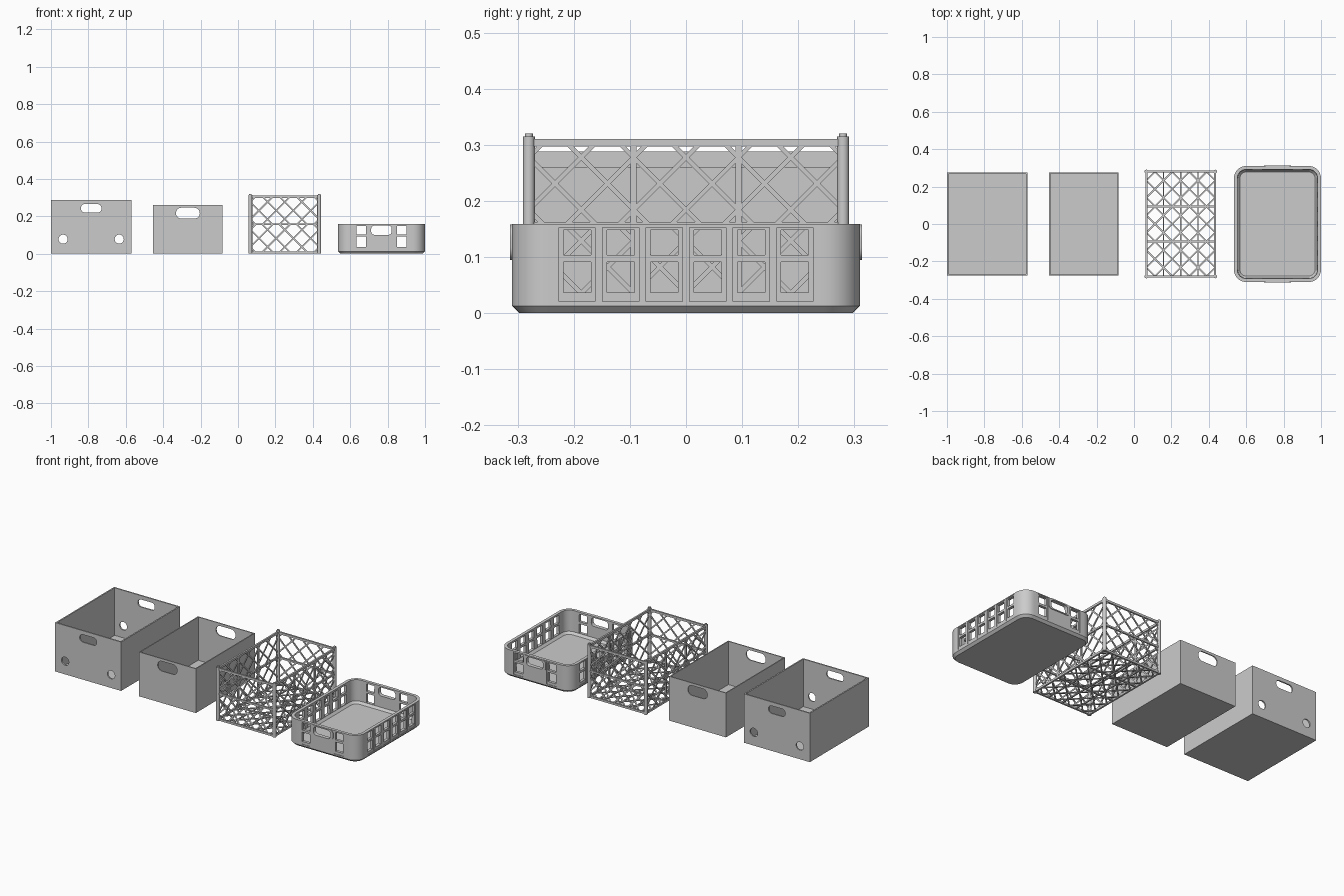
import bpy, bmesh
from math import pi, cos, sin, radians
from mathutils import Matrix, Vector

cube = bpy.data.objects.get("Cube")
if cube:
    bpy.data.objects.remove(cube, do_unlink=True)

GREY = (0.6, 0.6, 0.6, 1)
plastic = bpy.data.materials.new("light_grey_plastic")
plastic.use_nodes = True
plastic.diffuse_color = GREY
plastic.node_tree.nodes["Principled BSDF"].inputs["Base Color"].default_value = GREY


def make(name, bm):
    """Turn a bmesh into a finished object."""
    bmesh.ops.recalc_face_normals(bm, faces=bm.faces)
    mesh = bpy.data.meshes.new(name)
    bm.to_mesh(mesh)
    bm.free()
    mesh.materials.append(plastic)
    obj = bpy.data.objects.new(name, mesh)
    bpy.context.collection.objects.link(obj)
    return obj


def select(obj):
    bpy.ops.object.select_all(action="DESELECT")
    obj.select_set(True)
    bpy.context.view_layer.objects.active = obj


def smooth(obj):
    select(obj)
    bpy.ops.object.shade_smooth_by_angle(angle=radians(30))


def cut(obj, bm):
    """Subtract every solid in bm from the object."""
    cutter = make("cutter", bm)
    cutter.hide_render = True
    select(obj)
    mod = obj.modifiers.new("cut", "BOOLEAN")
    mod.operation, mod.solver, mod.object = "DIFFERENCE", "EXACT", cutter
    bpy.ops.object.modifier_apply(modifier=mod.name)
    bpy.data.objects.remove(cutter, do_unlink=True)


def place(axis, u, v, d):
    """Point (u, v) on the plane at distance d along the axis."""
    return Vector({"x": (d, u, v), "y": (u, d, v), "z": (u, v, d)}[axis])


def rounded(cu, cv, w, h, r, n=6):
    """Outline of a rounded rectangle."""
    pts = []
    for q, (su, sv) in enumerate([(1, 1), (-1, 1), (-1, -1), (1, -1)]):
        for i in range(n + 1):
            a = (q + i / n) * pi / 2
            pts.append((cu + su * (w / 2 - r) + r * cos(a),
                        cv + sv * (h / 2 - r) + r * sin(a)))
    return pts


def skin(bm, loops):
    """Closed solid through a stack of matching loops."""
    rings = [[bm.verts.new(p) for p in loop] for loop in loops]
    for a, b in zip(rings, rings[1:]):
        for i in range(len(a)):
            j = (i + 1) % len(a)
            bm.faces.new((a[i], a[j], b[j], b[i]))
    bm.faces.new(rings[0][::-1])
    bm.faces.new(rings[-1])


def prism(bm, axis, pts, d0, d1):
    skin(bm, [[place(axis, u, v, d) for u, v in pts] for d in (d0, d1)])


def box(bm, size, centre):
    m = Matrix.Translation(centre) @ Matrix.Diagonal((*size, 1))
    bmesh.ops.create_cube(bm, size=1, matrix=m)


# Plain storage boxes with hand slots through front and back
def storage_box(name, cx, w, depth, h, wall, slot, holes=()):
    bm = bmesh.new()
    box(bm, (w, depth, h), (cx, 0, h / 2))
    obj = make(name, bm)
    bm = bmesh.new()
    box(bm, (w - 2 * wall, depth - 2 * wall, h), (cx, 0, h / 2 + wall))
    cut(obj, bm)
    bm = bmesh.new()
    prism(bm, "y", rounded(cx, *slot), -1, 1)
    for hx, hz, r in holes:
        prism(bm, "y", rounded(cx + hx, hz, 2.02 * r, 2.02 * r, r), -1, 1)
    cut(obj, bm)
    smooth(obj)


storage_box("large_box", -0.785, 0.43, 0.55, 0.288, 0.008,
            (0.243, 0.11, 0.045, 0.021), [(-0.15, 0.078, 0.024), (0.15, 0.078, 0.024)])
storage_box("small_box", -0.268, 0.371, 0.55, 0.261, 0.006,
            (0.217, 0.127, 0.058, 0.028))

# Lattice crate
CX, HX, HY = 0.25, 0.184, 0.28
TOP, MID, LOW = 0.304, 0.158, 0.007


def bar(bm, axis, p, q, d, width, thick):
    """Flat bar between two points of a panel."""
    a, b = place(axis, *p, d), place(axis, *q, d)
    along, normal = (b - a).normalized(), place(axis, 0, 0, 1)
    rot = Matrix((along, normal.cross(along), normal)).transposed().to_4x4()
    size = Matrix.Diagonal(((b - a).length, width, thick, 1))
    shift = Matrix.Translation((a + b) / 2 + Vector((CX, 0, 0)))
    bmesh.ops.create_cube(bm, size=1, matrix=shift @ rot @ size)


def lattice(bm, axis, d, half, v0, v1, count):
    """Crossed diagonal strips filling one row of a panel."""
    step, vc, reach = 2 * half / count, (v0 + v1) / 2, (v1 - v0) / 2
    for k in range(-2, count + 2):
        node = -half + (k + 0.5) * step
        lo, hi = max(-half, node - reach), min(half, node + reach)
        if hi - lo < 0.01:
            continue
        for s in (1, -1):
            bar(bm, axis, (lo, vc + s * (lo - node)), (hi, vc + s * (hi - node)),
                d, 0.008, 0.005)


lat, rails = bmesh.new(), bmesh.new()
for axis, half, dist, count in (("x", HY, HX, 6), ("y", HX, HY, 4)):
    for s in (-1, 1):
        for v0, v1 in ((LOW, MID), (MID, TOP)):
            lattice(lat, axis, s * dist, half, v0, v1, count)
        for v, w in ((TOP, 0.013), (MID, 0.01), (LOW, 0.012)):
            bar(rails, axis, (-half, v), (half, v), s * dist, w, 0.01)
for s in (-1, 1):
    for y in (-HY / 3, HY / 3):
        bar(rails, "x", (y, LOW), (y, TOP), s * HX, 0.011, 0.008)
third = 2 * HY / 3
for i in range(3):
    lattice(lat, "z", LOW, HX, -HY + i * third, -HY + (i + 1) * third, 4)
for y in (-HY / 3, HY / 3):
    bar(rails, "z", (-HX, y), (HX, y), LOW, 0.01, 0.008)
for x in (-HX / 2, 0, HX / 2):
    bar(rails, "z", (x, -HY), (x, HY), LOW, 0.007, 0.007)
make("crate_lattice", lat)
make("crate_rails", rails)

posts = bmesh.new()
for sx in (-1, 1):
    for sy in (-1, 1):
        for r, z0, z1 in ((0.0105, 0, 0.315), (0.007, 0.315, 0.32)):
            bmesh.ops.create_cone(
                posts, cap_ends=True, segments=16, radius1=r, radius2=r, depth=z1 - z0,
                matrix=Matrix.Translation((CX + sx * HX, sy * HY, (z0 + z1) / 2)))
smooth(make("crate_posts", posts))

# Low tray: rounded shell following an inset/height profile
TX, TW, TD, TH = 0.767, 0.465, 0.62, 0.159
profile = [(0.013, 0), (0, 0.013), (0, TH), (0.018, TH), (0.02, 0.035), (0.032, 0.022)]
bm = bmesh.new()
skin(bm, [[(x, y, z) for x, y in
           rounded(TX, 0, TW - 2 * i, TD - 2 * i, 0.065 - i, 8)] for i, z in profile])
tray = make("tray_body", bm)

long_cols = [(k - 2.5) * 0.0777 for k in range(6)]
end_cols = [TX - 0.108, TX + 0.108]

# Shallow recess around each window column
bm = bmesh.new()
for s in (-1, 1):
    for y in long_cols:
        box(bm, (0.006, 0.065, 0.132), (TX + s * TW / 2, y, 0.087))
    for x in end_cols:
        box(bm, (0.065, 0.006, 0.132), (x, s * TD / 2, 0.087))
cut(tray, bm)

# Window pairs and hand openings
bm = bmesh.new()
for z, h in ((0.126, 0.044), (0.064, 0.054)):
    for s in (-1, 1):
        for y in long_cols:
            box(bm, (0.08, 0.049, h), (TX + s * TW / 2, y, z))
        for x in end_cols:
            box(bm, (0.051, 0.08, h), (x, s * TD / 2, z))
opening = rounded(TX, 0.126, 0.11, 0.05, 0.018)
for s in (-1, 1):
    prism(bm, "y", opening, s * 0.27, s * 0.35)
cut(tray, bm)
smooth(tray)

# Raised surround of each hand opening
for name, s in (("front_grip", -1), ("back_grip", 1)):
    bm = bmesh.new()
    prism(bm, "y", rounded(TX, 0.1265, 0.144, 0.063, 0.022), s * 0.296, s * 0.314)
    grip = make(name, bm)
    bm = bmesh.new()
    prism(bm, "y", opening, s * 0.27, s * 0.35)
    cut(grip, bm)
    smooth(grip)
